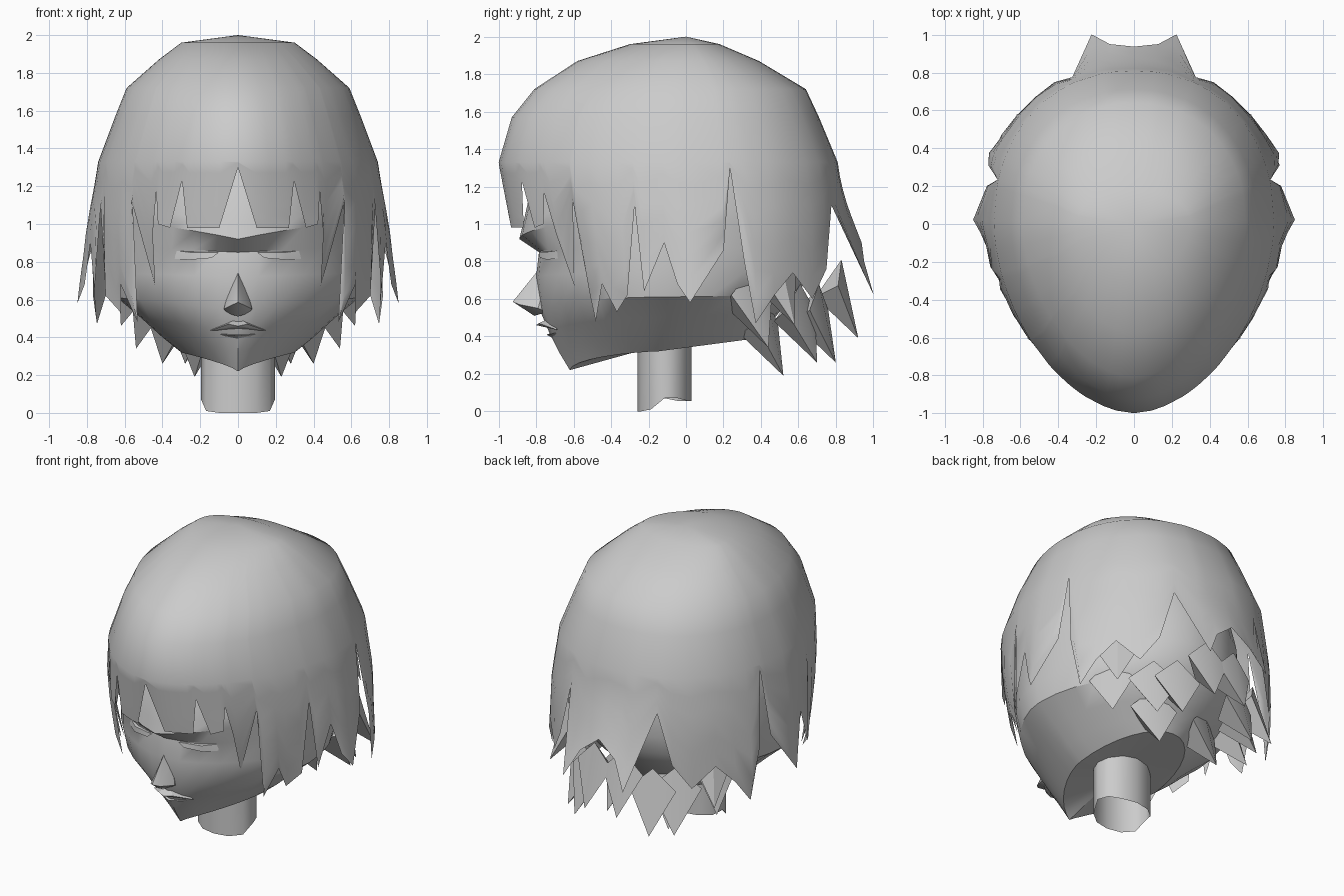
import bpy, bmesh
from math import sin, cos, radians, pi

cube = bpy.data.objects.get("Cube")
if cube:
    bpy.data.objects.remove(cube)

grey = bpy.data.materials.new("plain grey")
grey.use_nodes = True
grey.diffuse_color = (0.6, 0.6, 0.6, 1)
grey.node_tree.nodes["Principled BSDF"].inputs["Base Color"].default_value = (0.6, 0.6, 0.6, 1)


def finish(name, bm, angle):
    bmesh.ops.remove_doubles(bm, verts=bm.verts, dist=0.0005)
    bmesh.ops.recalc_face_normals(bm, faces=bm.faces)
    mesh = bpy.data.meshes.new(name)
    bm.to_mesh(mesh)
    bm.free()
    mesh.materials.append(grey)
    obj = bpy.data.objects.new(name, mesh)
    bpy.context.collection.objects.link(obj)
    bpy.ops.object.select_all(action='DESELECT')
    obj.select_set(True)
    bpy.context.view_layer.objects.active = obj
    bpy.ops.object.shade_smooth_by_angle(angle=radians(angle))


def loft(name, rows, angle=40):
    """Skin a list of closed loops that have equal point counts."""
    bm = bmesh.new()
    loops = [[bm.verts.new(p) for p in row] for row in rows]
    for a, b in zip(loops, loops[1:]):
        for i in range(len(a)):
            j = (i + 1) % len(a)
            bm.faces.new((a[i], a[j], b[j], b[i]))
    finish(name, bm, angle)


def hull(name, points, mirror=True, angle=30):
    """Convex solid from a few points, optionally mirrored across x."""
    bm = bmesh.new()
    for x, y, z in points:
        bm.verts.new((x, y, z))
        if mirror and x:
            bm.verts.new((-x, y, z))
    bmesh.ops.convex_hull(bm, input=bm.verts)
    loose = [v for v in bm.verts if not v.link_faces]
    bmesh.ops.delete(bm, geom=loose, context='VERTS')
    finish(name, bm, angle)


def outline(t, w, f, b, front_power, back_power):
    """Point on an egg-shaped section; powers above 1 taper, below 1 square off."""
    s, c = sin(t), cos(t)
    p = front_power if c > 0 else back_power
    x = w * abs(s) ** p * (1 if s > 0 else -1)
    return x, (-f if c > 0 else b) * abs(c) ** p


# Hair cap: height, half width, front depth, back depth
profile = [(2.0, 0, 0, 0), (1.96, .3, .3, .18), (1.87, .42, .58, .39),
           (1.72, .59, .81, .64), (1.57, .65, .93, .71), (1.33, .74, 1.0, .81),
           (1.0, .79, .95, .85), (.6, .80, .88, .86), (.2, .7, .78, .8)]


def section(z):
    for (z0, *a), (z1, *b) in zip(profile, profile[1:]):
        if z >= z1:
            k = (z0 - z) / (z0 - z1)
            return [p + (q - p) * k for p, q in zip(a, b)]


def hair_point(t, z, scale=1):
    x, y = outline(t, *section(z), 1.12, .92)
    return x * scale, y * scale, z


# Hem of the hair from front to back: degrees, height, flare
hem = [(0, 1.3, 1), (9, .98, 1), (15, .98, 1), (22.5, .98, 1), (25.7, 1.23, 1),
       (29.7, .98, 1), (35, 1.0, 1), (37, 1.17, 1), (38.5, .95, .97),
       (40, .67, .9), (49, 1.12, 1), (50, .48, .93), (56, .68, .96),
       (60, .53, .93), (66, .62, .97), (71, 1.1, 1), (73, .64, 1), (81, .9, 1),
       (86, .68, 1.02), (91, .58, 1.07), (102, .86, 1), (105, 1.3, 1), (109, .8, 1.02),
       (113, .47, 1.05), (121, .62, 1.01), (130, .74, 1), (141, .6, .99),
       (150, .76, 1), (157, 1.1, 1), (168, .62, 1.19), (173, .8, 1.12), (180, .9, 1.1)]
hem = hem + [(-t, z, k) for t, z, k in reversed(hem[1:-1])]
rows = [[hair_point(radians(t), p[0]) for t, z, k in hem] for p in profile[:6]]
steps = 6
for i in range(1, steps + 1):
    u = i / steps
    rows.append([hair_point(radians(t), 1.33 + (z - 1.33) * u, 1 + (k - 1) * u * u)
                 for t, z, k in hem])
loft("hair_cap", rows, 45)

# Pointed under-locks at the nape: tip position and base half width
locks = [(.54, .44, .34, .14), (.23, .52, .19, .15), (.40, .70, .26, .16),
         (.28, .80, .26, .15), (.12, .92, .39, .14), (.62, .58, .46, .13)]
for n, (x, y, z, r) in enumerate(locks):
    for side, s in (("left", 1), ("right", -1)):
        cx, cy, cz = x * .88, y - .09, z + .28
        # The base runs along the hair outline, with one point tucked inwards
        ax, ay = y * r / (x * x + y * y) ** .5, -x * r / (x * x + y * y) ** .5
        pts = [(s * x, y, z), (s * (cx + ax), cy + ay, cz), (s * (cx - ax), cy - ay, cz),
               (s * cx * .8, cy - .14, cz - .06), (s * cx, cy, cz + .14)]
        hull(f"{side}_nape_lock_{n + 1}", pts, mirror=False)

# Head: front, side and back heights, half width, front and back depths, front taper
jaw = .15
rings = [(.35, .35, .36, 0, jaw, -jaw, 1), (.22, .32, .39, .30, .62, .38, 1.35),
         (.32, .40, .45, .40, .68, .43, 1.3), (.42, .50, .53, .51, .73, .50, 1.2),
         (.54, .61, .62, .64, .78, .59, 1.15), (.72, .74, .74, .66, .80, .67, 1.1),
         (.85, .88, .86, .65, .785, .70, 1.05), (.92, 1.03, .95, .65, .89, .70, 1.1),
         (1.0, 1.1, 1.05, .64, .87, .70, 1.05), (1.4, 1.4, 1.4, .56, .78, .62, 1),
         (1.7, 1.7, 1.7, .35, .5, .4, 1), (1.8, 1.8, 1.8, 0, jaw, -jaw, 1)]
count = 32
rows = []
for zf, zs, zb, w, f, b, p in rings:
    row = []
    for i in range(count):
        t = 2 * pi * i / count
        # The widest line of the head lies forward, at the jaw corner
        x, y = outline(t, w, f - jaw, b + jaw, p, 1)
        z = zf + (zs - zf) * abs(sin(t)) if cos(t) > 0 else zs - (zb - zs) * cos(t)
        row.append((x, y - jaw, z))
    rows.append(row)
loft("head", rows, 35)

# Facial features
hull("nose", [(0, -.80, .74), (0, -.925, .585), (.035, -.89, .57), (.075, -.79, .55),
              (.06, -.74, .53), (0, -.81, .51), (.03, -.74, .72)])
hull("upper_lip", [(0, -.80, .46), (.05, -.785, .47), (.15, -.69, .435),
                   (0, -.70, .51), (0, -.66, .445)])
hull("lower_lip", [(0, -.745, .41), (.08, -.71, .415), (.12, -.66, .42),
                   (0, -.64, .35), (0, -.64, .44)])
for side, s in (("left", 1), ("right", -1)):
    hull(f"{side}_eyelid", [(s * .10, -.785, .85), (s * .25, -.75, .85), (s * .44, -.59, .87),
                            (s * .26, -.745, .81), (s * .14, -.78, .82), (s * .40, -.63, .82),
                            (s * .25, -.65, .83)], mirror=False)

# Neck: open tube with an uneven lower edge
rows = []
for level in (0, 1):
    row = []
    for i in range(12):
        t = 2 * pi * i / 12
        low = max(0, .035 - .05 * cos(t)) if cos(t) > .3 else .07 - .015 * (cos(t) < -.5)
        row.append((.195 * sin(t), -.115 - .145 * cos(t), .42 if level else low))
    rows.append(row)
loft("neck", rows, 40)
